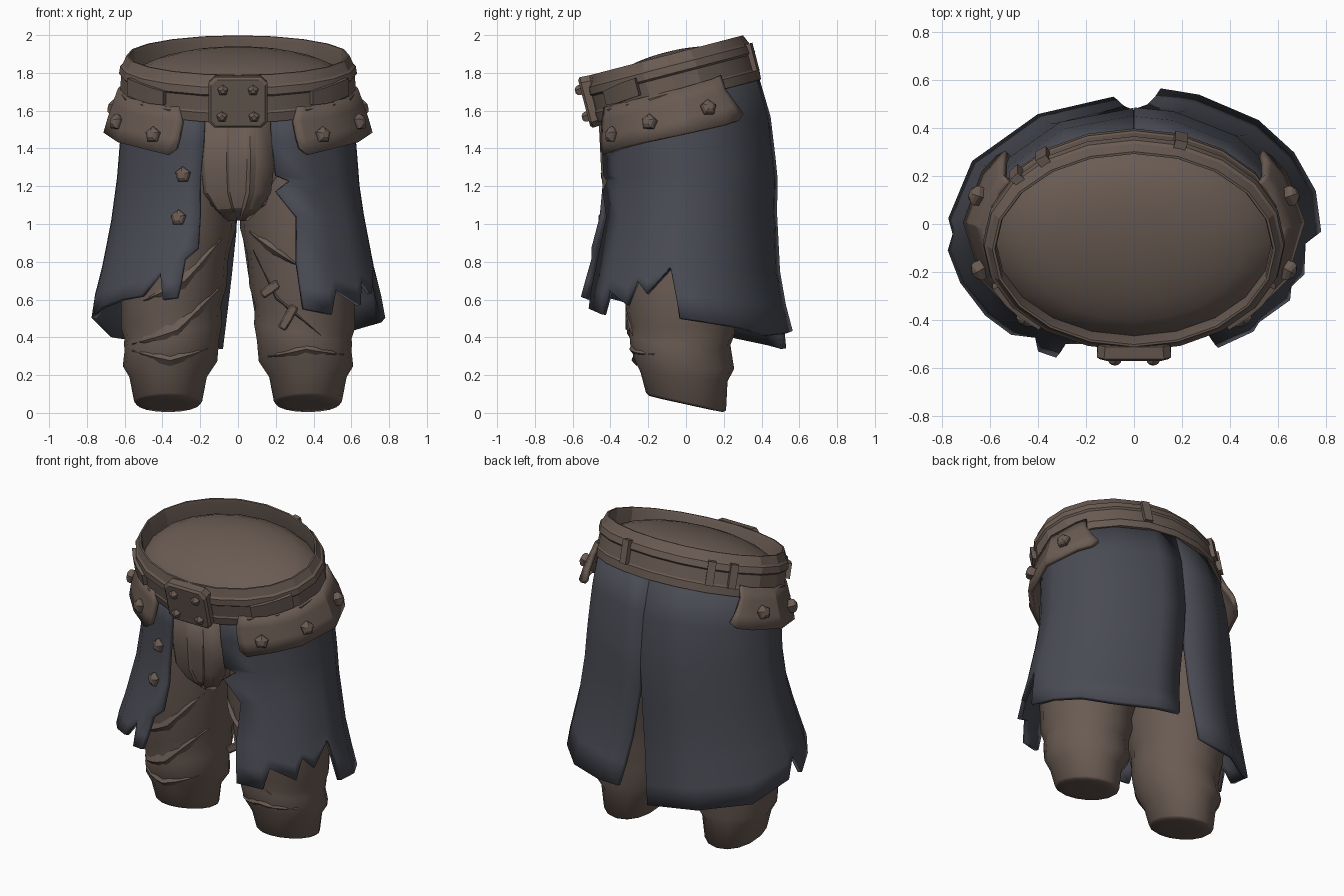
import bpy, bmesh, math
from mathutils import Vector, Matrix

if "Cube" in bpy.data.objects:
    bpy.data.objects.remove(bpy.data.objects["Cube"])

def material(name, rgb):
    m = bpy.data.materials.new(name)
    m.diffuse_color = (*rgb, 1)
    m.use_nodes = True
    m.node_tree.nodes["Principled BSDF"].inputs["Base Color"].default_value = m.diffuse_color
    return m

BROWN = material("brown_leather", (0.145, 0.106, 0.087))
BLUE = material("slate_cloth", (0.067, 0.070, 0.088))

def make(name, verts, faces, mat, thick=0, bevel=0, angle=32):
    """Mesh object with clean normals, optional thickness and bevel."""
    bm = bmesh.new()
    vs = [bm.verts.new(v) for v in verts]
    for f in faces:
        bm.faces.new([vs[i] for i in f])
    bmesh.ops.recalc_face_normals(bm, faces=bm.faces)
    me = bpy.data.meshes.new(name)
    bm.to_mesh(me)
    bm.free()
    me.materials.append(mat)
    me.shade_smooth()
    me.set_sharp_from_angle(angle=math.radians(angle))
    ob = bpy.data.objects.new(name, me)
    bpy.context.collection.objects.link(ob)
    if thick:
        s = ob.modifiers.new("thickness", 'SOLIDIFY')
        s.thickness, s.offset = thick, 0
    if bevel:
        b = ob.modifiers.new("bevel", 'BEVEL')
        b.width, b.segments = bevel, 1
    return ob

def loft(name, rings, mat, cap_start=False, cap_end=False, angle=32):
    n = len(rings[0])
    verts = [p for r in rings for p in r]
    faces = [(i*n + j, i*n + (j+1) % n, (i+1)*n + (j+1) % n, (i+1)*n + j)
             for i in range(len(rings) - 1) for j in range(n)]
    if cap_start:
        faces.append(tuple(range(n)))
    if cap_end:
        faces.append(tuple(range(len(verts) - n, len(verts))))
    return make(name, verts, faces, mat, angle=angle)

def grid(name, rows, mat, **kw):
    n = len(rows[0])
    faces = [(i*n + j, i*n + j + 1, (i+1)*n + j + 1, (i+1)*n + j)
             for i in range(len(rows) - 1) for j in range(n - 1)]
    return make(name, [p for r in rows for p in r], faces, mat, **kw)

def interp(table, t):
    """Linear lookup in a list of tuples sorted by the first item."""
    if t <= table[0][0]:
        return table[0][1:]
    for p, q in zip(table, table[1:]):
        if t <= q[0]:
            k = (t - p[0]) / (q[0] - p[0])
            return tuple(a + (b - a) * k for a, b in zip(p[1:], q[1:]))
    return table[-1][1:]

# Garment envelopes: height, half width, front y, back y
UPPER = [(1.0, .66, -.47, .465), (1.2, .63, -.45, .475), (1.4, .615, -.45, .455),
         (1.68, .59, -.46, .42), (1.80, .575, -.46, .36)]
SKIRT_R = [(0.42, .78, -.57, .56), (0.60, .75, -.56, .51), (0.75, .71, -.52, .485)] + UPPER
SKIRT_L = [(0.36, .79, -.60, .52), (0.60, .75, -.60, .49), (0.75, .71, -.55, .475)] + UPPER
FLAP = [(1.37, .715, -.50, .52), (1.5, .695, -.485, .50), (1.62, .655, -.475, .47), (1.8, .59, -.46, .38)]

def on(env, side, deg, z):
    a, yf, yb = interp(env, z)
    t = math.radians(deg)
    return Vector((side*a*math.sin(t), (yf+yb)/2 - (yb-yf)/2*math.cos(t), z))

def panel(name, env, side, hem, edge, mat, thick, slit=0, step=22):
    """Hanging cloth: hem = (angle, z) list, edge = (z, x) of the front border."""
    a0, a1 = hem[0][0], hem[-1][0]
    cols = []
    for p, q in zip(hem, hem[1:]):
        n = max(1, round((q[0] - p[0]) / step))
        cols += [(p[0] + (q[0]-p[0])*k/n, p[1] + (q[1]-p[1])*k/n) for k in range(n)]
    cols.append(hem[-1])
    ztop, zbot = edge[-1][0], edge[0][0]
    rows = []
    for z0, x in reversed(edge):
        v = (ztop - z0) / (ztop - zbot)
        start = math.degrees(math.asin(x / interp(env, z0)[0]))
        row = []
        for deg, zh in cols:
            u = (deg - a0) / (a1 - a0)
            top = 1.72 + 0.24 * on(env, side, deg, 1.7).y
            base = hem[0][1] + (hem[-1][1] - hem[0][1]) * u
            z = top + (base - top) * v + (zh - base) * v**6
            d = deg + (start - a0) * max(0, 1 - 3*u)
            d += slit * min(1, (1 - v) / .5) * max(0, (u - .8) / .2)
            row.append(on(env, side, d, z))
        rows.append(row)
    return grid(name, rows, mat, thick=thick)

def stud(name, pos, normal, r=0.045):
    rot = Vector(normal).to_track_quat('Z', 'Y').to_matrix()
    rings = [[Vector(pos) + rot @ Vector((r*k*math.sin(j*math.tau/5), r*k*math.cos(j*math.tau/5), h))
              for j in range(5)] for k, h in ((.85, -.02), (1, .012), (.85, .026), (.45, .036))]
    return loft(name, rings, BROWN, True, True, angle=15)

def stud_on(name, env, side, deg, z):
    p = on(env, side, deg, z)
    n = (on(env, side, deg+1, z) - on(env, side, deg-1, z)).cross(on(env, side, deg, z+.02) - p) * side
    stud(name, p + n.normalized()*.012, n)

# Torn cloth panels, open at the front and slit at the back
panel("skirt_panel_right", SKIRT_R, 1,
      [(27, .55), (40, .52), (44, .65), (58, .57), (63, .70), (70, .63), (83, .77), (88, .50),
       (122, .45), (139, .41), (160, .42), (172, .43)],
      [(.55, .345), (.66, .33), (.8, .31), (1.05, .31), (1.19, .20), (1.245, .27), (1.275, .20),
       (1.45, .18), (1.65, .17)], BLUE, .028, 8)
panel("skirt_panel_left", SKIRT_L, -1,
      [(24.5, .61), (31, .60), (34, .74), (42, .62), (54, .60), (70, .56), (84, .50), (91, .63),
       (97, .50), (122, .40), (150, .36), (174, .34)],
      [(.61, .32), (.7, .30), (.82, .28), (.88, .21), (1.05, .20), (1.25, .20), (1.45, .18), (1.65, .17)],
      BLUE, .028, 6)
for i, (d, z) in enumerate([(27, 1.26), (28, 1.03)]):
    stud_on(f"skirt_stud_{i}", SKIRT_L, -1, d, z)

# Leather hip flaps with studs
for side, tag in ((1, "right"), (-1, "left")):
    panel(f"hip_flap_{tag}", FLAP, side,
          [(26, 1.40), (30, 1.365), (45, 1.40), (62, 1.43), (90, 1.48), (115, 1.525), (124, 1.545), (128, 1.58)],
          [(1.40, .325), (1.46, .31), (1.56, .29), (1.65, .30)], BROWN, .03, -8)
    for i, (d, z) in enumerate([(39, 1.47), (67, 1.535), (104, 1.61)]):
        stud_on(f"hip_stud_{tag}_{i}", FLAP, side, d, z)

# Trouser legs with slanted folds: z, centre x, centre y, rx, ry, slope x, slope y
LEG = [(.045, .37, 0, .10, .12, 0, -.22), (.047, .37, 0, .165, .195, 0, -.22), (.06, .37, 0, .18, .212, 0, -.22),
       (.19, .37, -.01, .205, .23, 0, -.1), (.26, .36, -.01, .25, .265, -.05, -.1),
       (.36, .35, -.03, .25, .265, -.1, 0), (.42, .345, -.02, .26, .28, -.2, 0),
       (.48, .345, -.02, .255, .28, -.35, 0), (.56, .34, -.02, .28, .30, -.4, 0),
       (.75, .335, -.02, .285, .32, -.3, 0), (.95, .31, 0, .30, .36, -.1, 0), (1.25, .285, 0, .27, .37, 0, 0)]
N = 16
for side, tag in ((1, "right"), (-1, "left")):
    rings = []
    for z, cx, cy, rx, ry, sx, sy in LEG:
        ring = []
        for j in range(N):
            dx, dy = rx*math.sin(j*math.tau/N), -ry*math.cos(j*math.tau/N)
            ring.append((side*(cx + dx), cy + dy, z + sx*dx + sy*dy))
        rings.append(ring)
    loft(f"trouser_leg_{tag}", rings, BROWN, True, True, angle=75)

def leg_front(x, z):
    """Front surface y of a leg."""
    cx, cy, rx, ry, sx, sy = interp(LEG, z - interp(LEG, z)[4] * (x - interp(LEG, z)[0]))
    return cy - ry * math.sqrt(max(0.02, 1 - ((x - cx) / rx)**2))

def fold(name, side, pts, w, h):
    """Tapered cloth ridge across the front of a leg."""
    rings = []
    for i in range(9):
        t = i / 8 * (len(pts) - 1)
        k = min(int(t), len(pts) - 2)
        p = Vector(pts[k]).lerp(Vector(pts[k+1]), t - k)
        y, s = leg_front(p.x, p.y), .2 + math.sin(math.pi * i / 8)
        rings.append([(side*p.x, y + .02, p.y + w*s), (side*p.x, y - h*s, p.y - w*s*.3),
                      (side*p.x, y + .02, p.y - w*s)])
    loft(name, rings, BROWN, True, True, angle=40)

fold("fold_left_wrap", -1, [(.56, .37), (.32, .46), (.10, .66)], .06, .012)
fold("fold_left_thigh", -1, [(.50, .60), (.28, .72), (.09, .92)], .06, .010)
fold("fold_left_knee", -1, [(.16, .34), (.36, .29), (.56, .33)], .035, .006)
fold("fold_right_thigh", 1, [(.06, .96), (.18, .88), (.32, .78)], .035, .016)
fold("fold_right_seam", 1, [(.08, .86), (.20, .62), (.44, .41)], .020, .010)
fold("fold_right_knee", 1, [(.16, .30), (.36, .35), (.56, .31)], .035, .006)

# Stitched patches on the right leg
for i, (x, z, w) in enumerate([(.17, .655, .055), (.265, .505, .07)]):
    m = Matrix.Translation((x, leg_front(x, z) - .012, z)) @ Matrix.Rotation(math.radians(-35 - 25*i), 4, 'Y')
    pts = [m @ Vector((a*w, b*.022, c*.024)) for a in (-1, 1) for b in (-1, 1) for c in (-1, 1)]
    make(f"leg_stitch_{i}", pts, [(0, 1, 3, 2), (4, 6, 7, 5), (0, 4, 5, 1), (2, 3, 7, 6), (0, 2, 6, 4), (1, 5, 7, 3)],
         BROWN, bevel=.008)

# Hips and the fly piece
HIPS = [(1.02, .12, -.20, .25), (1.10, .38, -.33, .36), (1.25, .54, -.38, .40),
        (1.5, .56, -.41, .40), (1.65, .55, -.42, .37)]
loft("trouser_hips", [[on(HIPS, 1, j*360/20, h[0]) for j in range(20)] for h in HIPS], BROWN, True, True)
FLY = [(1.60, .18, -.435), (1.3, .185, -.42), (1.17, .17, -.41), (1.09, .11, -.385), (1.03, .045, -.33)]
grid("trouser_fly", [[(w*t, y + .03*t*t - bump, z) for t, bump in
     ((-1, 0), (-.9, .008), (-.35, .008), (-.3, 0), (.3, 0), (.36, .014), (.46, 0), (1, 0))] for z, w, y in FLY],
     BROWN, thick=.04, angle=25)

# Belt, built flat and tilted forward
BELT = Matrix.Translation((0, -.105, 1.893)) @ Matrix.Rotation(math.radians(14.6), 4, 'X')

def belt_pt(deg, r, z, k=1):
    t = math.radians(deg)
    return BELT @ Vector(((.58*k + r)*math.sin(t), -(.41*k + r)*math.cos(t), z))

def sector(name, side, pts, r0, r1):
    """Curved bar lying on the belt: pts = (angle, low z, high z)."""
    rings = [[belt_pt(side*d, r, z) for r, z in ((r0, a), (r1, a), (r1, b), (r0, b))] for d, a, b in pts]
    return loft(name, rings, BROWN, True, True, angle=20)

S = 20
PROFILE = [(-.005, -.21), (-.005, -.02), (.0, 0), (.010, 0), (.032, -.05), (.044, -.06), (.05, -.10),
           (.040, -.11), (.042, -.19), (.048, -.20), (.044, -.25), (.0, -.255)]
loft("belt", [[belt_pt(j*360/S, r, z) for j in range(S)] for r, z in PROFILE], BROWN, angle=20)
loft("waist_lining", [[belt_pt(j*360/S, 0, z, k) for j in range(S)] for k, z in
     ((1, -.13), (.92, -.085), (.78, -.045), (.6, -.015), (.4, .004), (.2, .014), (.05, .016))],
     BROWN, cap_end=True, angle=60)

# Strap tips and loops on the belt
for side, tag in ((1, "right"), (-1, "left")):
    sector(f"strap_tip_{tag}", side, [(38, -.175, -.10), (47, -.18, -.09), (56, -.175, -.08), (66, -.17, -.075)], .02, .064)
for i, d in enumerate((162, -143, -129)):
    sector(f"belt_loop_{i}", 1, [(d - 2.4, -.20, -.05), (d + 2.4, -.20, -.05)], .02, .066)

# Buckle plate with chamfered corners and four studs
def outline(w, h, c, y):
    return [BELT @ Vector((x, y, z - .135)) for x, z in
            ((-w+c, -h), (w-c, -h), (w, -h+c), (w, h-c), (w-c, h), (-w+c, h), (-w, h-c), (-w, -h+c))]

loft("buckle_plate", [outline(.15, .135, .03, -.42), outline(.155, .138, .03, -.472),
     outline(.142, .125, .03, -.484)], BROWN, True, True, angle=20)
for i, (x, z) in enumerate([(-.08, -.065), (.08, -.065), (-.085, -.21), (.085, -.21)]):
    stud(f"buckle_stud_{i}", BELT @ Vector((x, -.478, z)), BELT.to_3x3() @ Vector((0, -1, 0)), .03)
